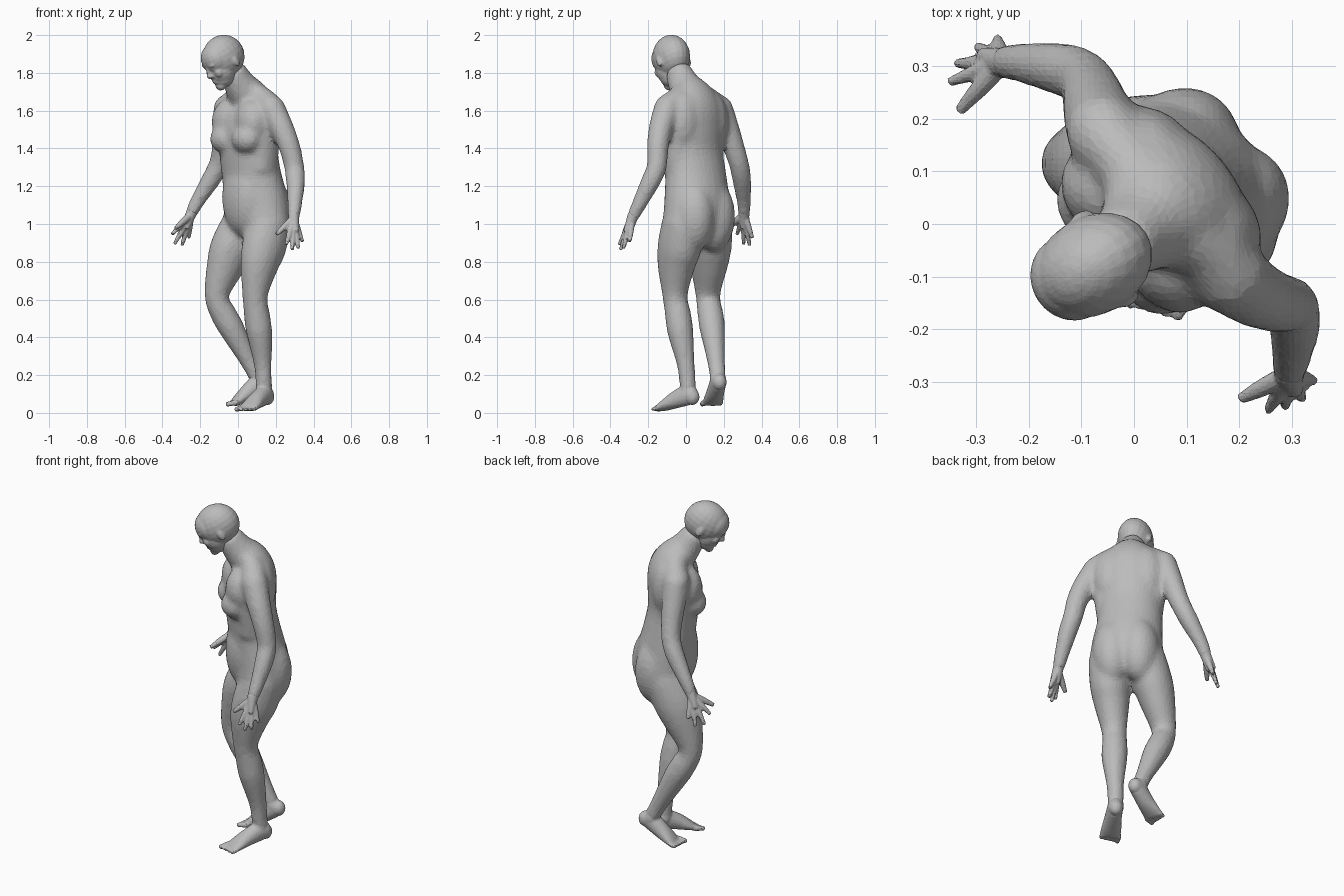
import bpy
import bmesh
import math
from mathutils import Vector, Matrix

cube = bpy.data.objects.get("Cube")
if cube:
    bpy.data.objects.remove(cube, do_unlink=True)

# One plain clay colour
clay = bpy.data.materials.new("clay_grey")
clay.use_nodes = True
colour = (0.5, 0.5, 0.5, 1)
clay.diffuse_color = colour
clay.node_tree.nodes["Principled BSDF"].inputs["Base Color"].default_value = colour

# Directions of the trunk: its left side and its front
LEFT = Vector((0.66, -0.75, 0))
FRONT = Vector((-0.75, -0.66, 0))
TRUNK_TURN = Matrix.Rotation(math.atan2(LEFT.y, LEFT.x), 4, "Z")


def spline(a, b, c, d, t):
    """Catmull-Rom blend of one number."""
    return 0.5 * (2 * b + (c - a) * t + (2 * a - 5 * b + 4 * c - d) * t * t
                  + (3 * b - a - 3 * c + d) * t ** 3)


def tube(bm, rows, side=LEFT, sides=16, steps=4):
    """Smooth loft through rows of (x, y, z, half width, half depth)."""
    rows = [tuple(r) if len(r) == 5 else tuple(r) + (r[3],) for r in rows]
    padded = [rows[0]] + rows + [rows[-1]]
    samples = []
    for i in range(len(rows) - 1):
        for s in range(steps):
            samples.append([spline(*values, s / steps)
                            for values in zip(*padded[i:i + 4])])
    samples.append(rows[-1])
    centres = [Vector(s[:3]) for s in samples]
    rings = []
    for i, centre in enumerate(centres):
        ahead = centres[min(i + 1, len(centres) - 1)]
        along = (ahead - centres[max(i - 1, 0)]).normalized()
        across = (side - along * side.dot(along)).normalized()
        deep = along.cross(across)
        width, depth = samples[i][3:]
        ring = []
        for k in range(sides):
            angle = math.tau * k / sides
            ring.append(bm.verts.new(centre + across * width * math.cos(angle)
                                     + deep * depth * math.sin(angle)))
        rings.append(ring)
    for low, high in zip(rings, rings[1:]):
        for k in range(sides):
            n = (k + 1) % sides
            bm.faces.new((low[k], low[n], high[n], high[k]))
    bm.faces.new(rings[0][::-1])
    bm.faces.new(rings[-1])


def ball(bm, centre, radii, turn=Matrix()):
    """Ellipsoid."""
    place = Matrix.Translation(centre) @ turn @ Matrix.Diagonal((*radii, 1))
    bmesh.ops.create_uvsphere(bm, u_segments=20, v_segments=12, radius=1, matrix=place)


def finish(bm, name, voxel, smoothing, keep):
    """Fuse the overlapping forms into one faceted skin."""
    bmesh.ops.recalc_face_normals(bm, faces=bm.faces)
    mesh = bpy.data.meshes.new(name)
    bm.to_mesh(mesh)
    bm.free()
    mesh.materials.append(clay)
    obj = bpy.data.objects.new(name, mesh)
    bpy.context.collection.objects.link(obj)
    fuse = obj.modifiers.new("fuse", "REMESH")
    fuse.mode = "VOXEL"
    fuse.voxel_size = voxel
    soften = obj.modifiers.new("soften", "SMOOTH")
    soften.factor = 0.5
    soften.iterations = smoothing
    facets = obj.modifiers.new("facets", "DECIMATE")
    facets.ratio = keep
    return obj


# Trunk and neck
body = bmesh.new()
tube(body, [(.085, .05, .92, .14, .1), (.097, .057, 1, .198, .145),
            (.098, .06, 1.1, .193, .153), (.073, .052, 1.25, .178, .141),
            (.058, .038, 1.38, .175, .136), (.058, .034, 1.5, .185, .14),
            (.066, .04, 1.6, .18, .128), (.052, .03, 1.67, .135, .107),
            (.012, -.01, 1.735, .087, .087), (-.035, -.045, 1.82, .066, .07)], sides=24)
ball(body, Vector((.08, .05, 1.14)) + FRONT * .072, (.135, .09, .2), TRUNK_TURN)  # belly
CHEST = Vector((.058, .033, 0))

for sign in (-1, 1):
    side = LEFT * sign
    # Breast with the muscle above it
    ball(body, CHEST + FRONT * .09 + side * .086 + Vector((0, 0, 1.45)),
         (.088, .08, .078), TRUNK_TURN)
    ball(body, CHEST + FRONT * .066 + side * .092 + Vector((0, 0, 1.54)),
         (.1, .08, .12), TRUNK_TURN)
    # Buttock
    ball(body, Vector((.097, .06, 1.04)) - FRONT * .05 + side * .072,
         (.11, .12, .19), TRUNK_TURN)
    # Shoulder blade and the muscle down the flank
    ball(body, CHEST - FRONT * .05 + side * .09 + Vector((0, 0, 1.54)),
         (.1, .078, .16), TRUNK_TURN)
    tube(body, [(*(CHEST + side * .16 + Vector((0, 0, 1.6))), .055, .08),
                (*(CHEST + side * .15 + Vector((0, 0, 1.48))), .05, .08),
                (*(CHEST + side * .13 + Vector((0, 0, 1.28))), .045, .075)])
    # Slope from neck to shoulder
    tube(body, [(.012, -.008, 1.735, .06),
                (*(CHEST + side * .09 + Vector((0, 0, 1.67))), .065),
                (*(CHEST + side * .19 + Vector((0, 0, 1.61))), .07)])

# Arms down to the wrists
ARMS = {
    "left": [(.18, -.1, 1.61, .072), (.235, -.135, 1.5, .065), (.275, -.15, 1.4, .058),
             (.298, -.155, 1.3, .054), (.305, -.19, 1.22, .052),
             (.3, -.25, 1.1, .04), (.295, -.285, 1.03, .034)],
    "right": [(-.06, .178, 1.61, .072), (-.072, .22, 1.5, .065), (-.083, .255, 1.4, .058),
              (-.1, .28, 1.32, .054), (-.14, .295, 1.24, .052),
              (-.215, .307, 1.12, .04), (-.25, .307, 1.05, .034)],
}
# Legs down to the ankles
LEGS = {
    "left": [(.165, -.015, 1, .11, .12), (.138, -.035, .88, .11, .126),
             (.112, -.052, .78, .096, .108), (.09, -.058, .62, .068),
             (.1, -.042, .52, .07), (.112, -.03, .43, .07),
             (.132, 0, .25, .048), (.138, .012, .1, .044)],
    "right": [(.03, .135, 1, .11, .12), (-.027, .126, .88, .11, .126),
              (-.066, .121, .78, .096, .108), (-.113, .116, .62, .066),
              (-.075, .13, .52, .07), (-.03, .14, .44, .068),
              (.06, .16, .27, .048), (.11, .17, .17, .044)],
}
for limbs in (ARMS, LEGS):
    for path in limbs.values():
        tube(body, path)
        ball(body, path[0][:3], [path[0][3]] * 3)
finish(body, "body", .012, 18, .25)

# Hands: thumb first, then index to little finger
FINGER_TIPS = {
    "left": [(.203, -.332, .945), (.255, -.354, .89), (.287, -.347, .862),
             (.32, -.332, .87), (.342, -.298, .905)],
    "right": [(-.332, .215, .975), (-.35, .27, .945), (-.337, .305, .892),
              (-.297, .337, .885), (-.26, .353, .925)],
}
for name, tips in FINGER_TIPS.items():
    hand = bmesh.new()
    forearm, wrist = (Vector(row[:3]) for row in ARMS[name][-2:])
    palm = sum((Vector(t) for t in tips[1:]), Vector()) / 4
    start = wrist.lerp(forearm, .3)
    tube(hand, [(*start, .031), (*wrist, .029), (*wrist.lerp(palm, .5), .028, .018)])
    for i, tip in enumerate(tips):
        tip = Vector(tip)
        knuckle = wrist.lerp(tip, .55)
        size = .0145 if i == 0 else .0125
        tube(hand, [(*wrist.lerp(tip, .08), .02), (*knuckle, size + .003),
                    (*knuckle.lerp(tip, .5), size), (*tip, size * .75)], sides=10)
    finish(hand, name + "_hand", .006, 2, .4)

# Feet, heel to ball, with five toes starting at the big toe
FEET = {
    "left": [(.155, .034, .085, .04, .046), (.14, .008, .094, .043, .056),
             (.103, -.055, .069, .048, .046), (.072, -.105, .042, .056, .031),
             (.052, -.138, .024, .056, .019)],
    "right": [(.141, .178, .163, .04, .044), (.113, .17, .158, .043, .053),
              (.05, .155, .107, .048, .044), (0, .145, .068, .055, .029),
              (-.025, .139, .049, .055, .018)],
}
for name, path in FEET.items():
    foot = bmesh.new()
    heel, front = Vector(path[0][:3]), Vector(path[-1][:3])
    ahead = (front - heel).normalized()
    flat = Vector((ahead.x, ahead.y, 0)).normalized()
    across = Vector((-flat.y, flat.x, 0))
    tube(foot, path, across)
    ball(foot, heel, (.038, .038, .044))
    ankle = Vector(LEGS[name][-1][:3])
    shin = Vector(LEGS[name][-2][:3])
    tube(foot, [(*shin.lerp(ankle, .5), .038), (*ankle, .045)])
    outward = across if name == "left" else -across
    for i in range(5):
        base = front + outward * (i - 2) * .023 - ahead * .01
        tip = base + flat * (.048 - .006 * i) - Vector((0, 0, .008))
        size = .017 if i == 0 else .0135
        tube(foot, [(*base, size), (*tip, size * .8)], across, sides=10)
        ball(foot, tip, [size * .85] * 3)
    finish(foot, name + "_foot", .007, 6, .35)

# Head, shaped facing forward, then nodded and turned
head = bmesh.new()
ball(head, (0, .004, 0), (.094, .119, .115))           # skull
ball(head, (0, -.043, .012), (.084, .077, .085))       # forehead
ball(head, (0, -.043, -.055), (.075, .073, .085))      # face
ball(head, (0, -.05, -.097), (.06, .06, .05))          # jaw
ball(head, (0, -.086, -.125), (.033, .027, .026))      # chin
ball(head, (0, -.113, -.03), (.013, .014, .034))       # nose bridge
ball(head, (0, -.124, -.048), (.015, .014, .014))      # nose tip
for height in (-.082, -.094):
    ball(head, (0, -.103, height), (.024, .014, .008))  # lips
for sign in (-1, 1):
    ball(head, (sign * .03, -.098, .006), (.03, .017, .014))      # brow
    ball(head, (sign * .031, -.098, -.015), (.016, .012, .011))   # eye
    ball(head, (sign * .04, -.082, -.047), (.029, .026, .03))     # cheek
    ball(head, (sign * .012, -.113, -.051), (.01, .011, .01))     # nostril wing
    ball(head, (sign * .09, .015, -.034), (.011, .019, .031),
         Matrix.Rotation(sign * .3, 4, "Z"))                      # ear
skull = finish(head, "head", .006, 5, .2)
skull.matrix_world = (Matrix.Translation((-.08, -.08, 1.884))
                      @ Matrix.Rotation(math.radians(-60), 4, "Z")
                      @ Matrix.Rotation(math.radians(30), 4, "X"))
